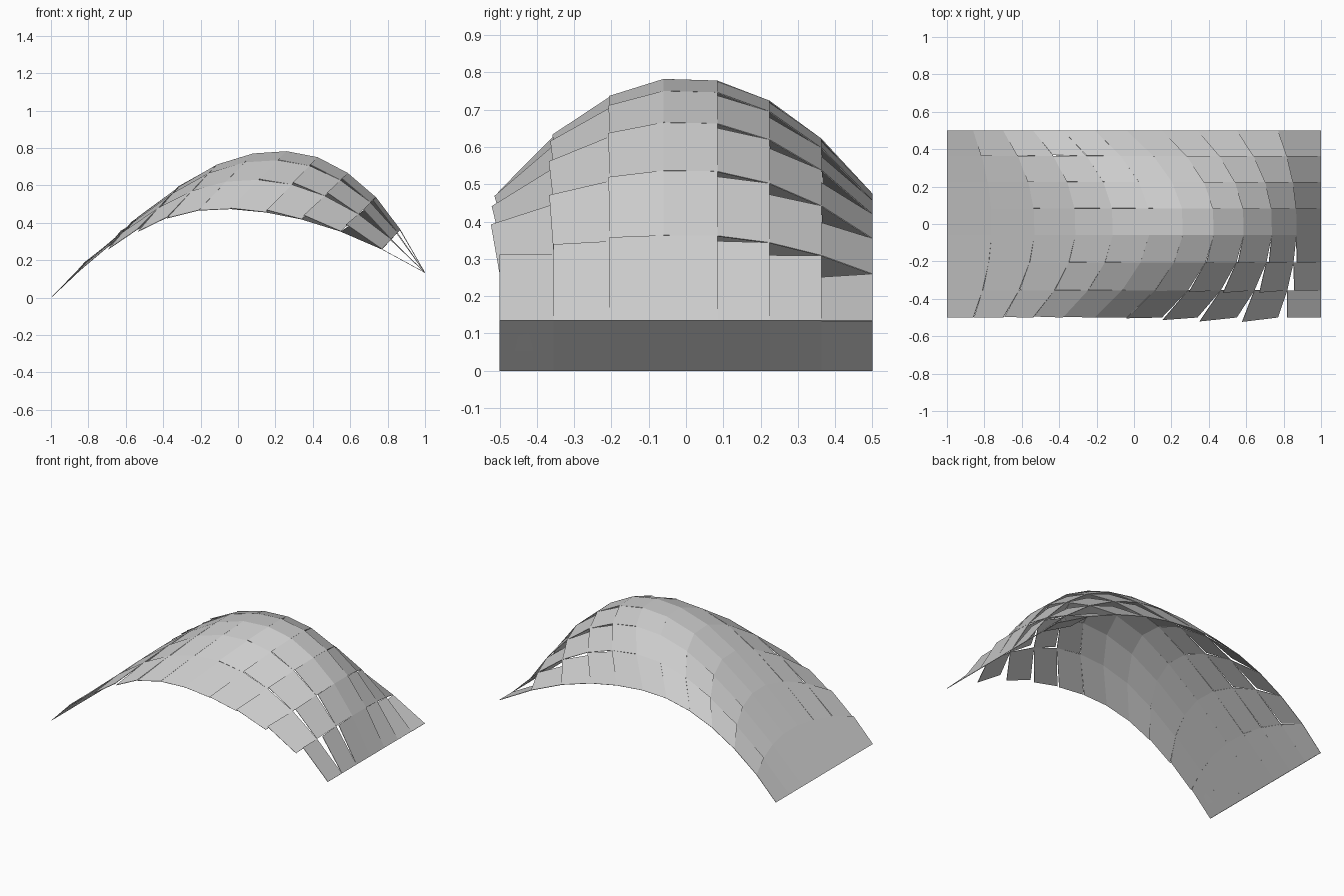
import bpy, bmesh
from mathutils import Vector

if "Cube" in bpy.data.objects:
    bpy.data.objects.remove(bpy.data.objects["Cube"])

# Ridge and rim profiles of the vault (x, z), and the strip lines across y
RIDGE = [(-1, 0), (-.76, .228), (-.53, .432), (-.31, .598), (-.11, .715), (.085, .775),
         (.265, .787), (.43, .755), (.59, .67), (.74, .54), (.87, .365), (1, .135)]
RIM = [(-1, 0), (-.86, .145), (-.70, .27), (-.54, .365), (-.38, .43), (-.21, .468),
       (-.04, .475), (.15, .457), (.34, .42), (.55, .355), (.77, .26), (1, .135)]
ROWS = [-.5, -.355, -.205, -.06, .084, .224, .363, .5]
THICK = .003


def node(i, j):
    y = ROWS[j]
    t = (2 * y) ** 2
    (ax, az), (bx, bz) = RIDGE[i], RIM[i]
    return Vector((ax + (bx - ax) * t, y, az + (bz - az) * t))


def add_panel(bm, i, j):
    a, b, c, d = node(i, j), node(i + 1, j), node(i + 1, j + 1), node(i, j + 1)
    n = (b - c).cross(c - d).normalized()
    if n.z < 0:
        n.negate()
    if i > 0:
        a = a - n * (a - c).dot(n)      # flatten the panel: near corner moves to the plane
    top = [bm.verts.new(p) for p in (a, b, c, d)]
    low = []
    for p in (a, b, c, d):
        q = p - n * THICK
        q.x = max(q.x, -1)
        q.z = max(q.z, 0)
        low.append(bm.verts.new(q))
    bm.faces.new(top)
    bm.faces.new(low[::-1])
    for k in range(4):
        m = (k + 1) % 4
        bm.faces.new((top[m], top[k], low[k], low[m]))


# One object per strip of flat panels
for j in range(len(ROWS) - 1):
    bm = bmesh.new()
    for i in range(len(RIDGE) - 1):
        add_panel(bm, i, j)
    bmesh.ops.remove_doubles(bm, verts=bm.verts, dist=1e-6)
    me = bpy.data.meshes.new("panel_strip")
    bm.to_mesh(me)
    bm.free()
    ob = bpy.data.objects.new("panel_strip_%d" % (j + 1), me)
    bpy.context.collection.objects.link(ob)
